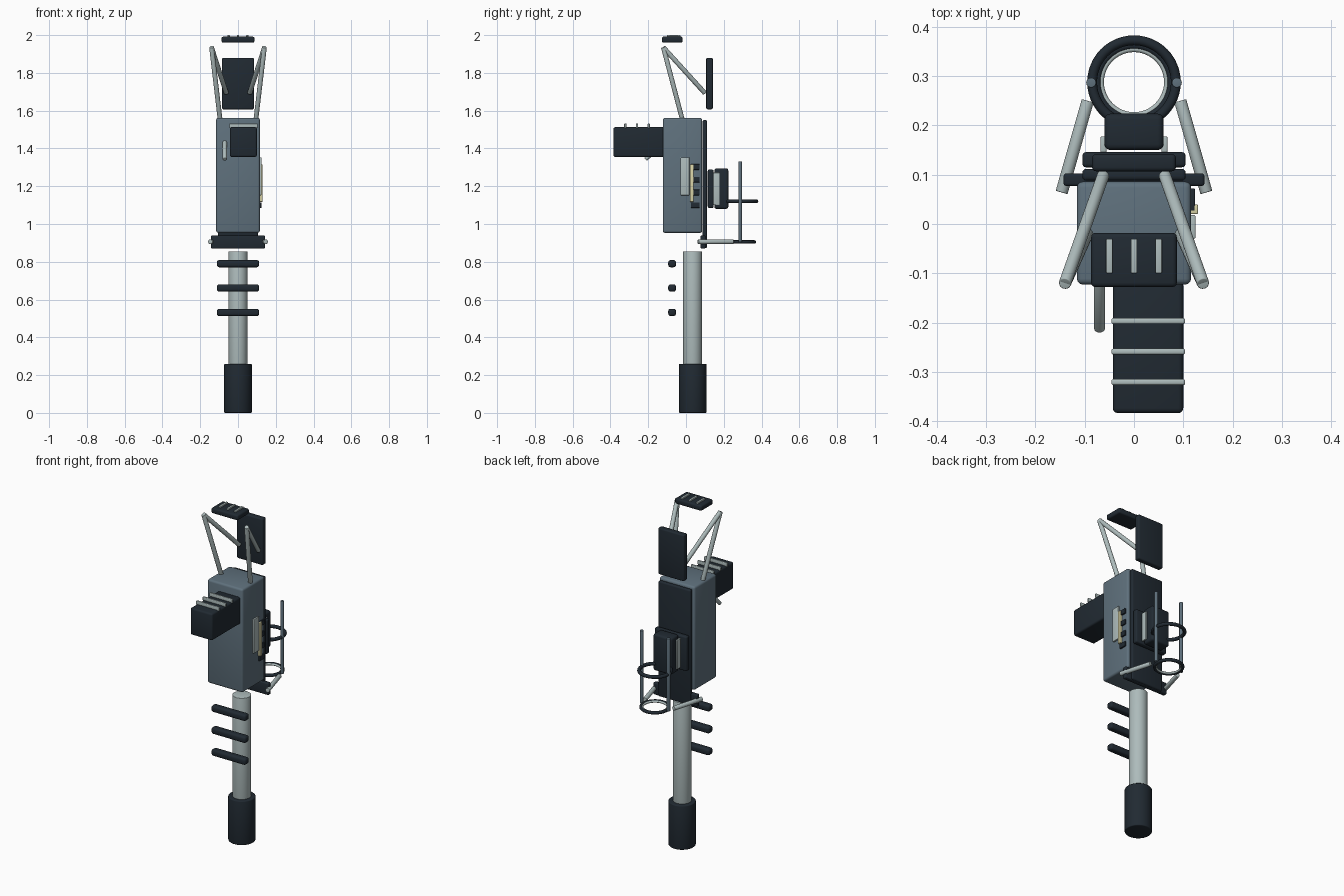
import bpy, math
from mathutils import Vector

if "Cube" in bpy.data.objects:
    bpy.data.objects.remove(bpy.data.objects["Cube"])


def material(name, rgb):
    m = bpy.data.materials.new(name)
    m.diffuse_color = (*rgb, 1)
    m.use_nodes = True
    m.node_tree.nodes["Principled BSDF"].inputs["Base Color"].default_value = m.diffuse_color
    return m


SLATE = material("slate", (0.115, 0.165, 0.205))
DARK = material("dark navy", (0.015, 0.023, 0.032))
LIGHT = material("light grey", (0.42, 0.50, 0.50))
CREAM = material("cream", (0.72, 0.68, 0.40))


def finish(name, mat, bevel=0.0):
    ob = bpy.context.object
    ob.name = name
    ob.data.materials.append(mat)
    if bevel:
        b = ob.modifiers.new("bevel", "BEVEL")
        b.width, b.segments, b.limit_method = bevel, 3, "ANGLE"
        bpy.ops.object.modifier_apply(modifier="bevel")
    bpy.ops.object.shade_smooth_by_angle(angle=math.radians(35))
    return ob


def box(name, mat, x, y, z, bevel=0.0):
    """Rounded box given as (min, max) on each axis."""
    bpy.ops.mesh.primitive_cube_add(size=1, location=[sum(r) / 2 for r in (x, y, z)])
    bpy.context.object.scale = [r[1] - r[0] for r in (x, y, z)]
    bpy.ops.object.transform_apply(location=False, rotation=False, scale=True)
    return finish(name, mat, bevel)


def rod(name, mat, a, b, r, bevel=0.0, sides=24):
    """Cylinder running from point a to point b."""
    a, b = Vector(a), Vector(b)
    d = b - a
    bpy.ops.mesh.primitive_cylinder_add(vertices=sides, radius=r, depth=d.length,
                                        location=(a + b) / 2,
                                        rotation=d.to_track_quat("Z", "Y").to_euler())
    return finish(name, mat, bevel)


def ring(name, mat, loc, major, minor):
    bpy.ops.mesh.primitive_torus_add(location=loc, major_radius=major, minor_radius=minor,
                                     major_segments=48, minor_segments=12)
    return finish(name, mat)


# Pole with its foot and the three rungs in front
rod("foot", DARK, (0, 0.036, 0), (0, 0.036, 0.26), 0.073, 0.005, 40)
rod("pole", LIGHT, (0, 0.035, 0.2), (0, 0.035, 0.855), 0.05, 0.003, 40)
for z in (0.532, 0.661, 0.79):
    box("rung", DARK, (-0.112, 0.112), (-0.094, -0.053), (z - 0.019, z + 0.019), 0.012)

# Main housing, back plate and lower crossbar
box("housing", SLATE, (-0.116, 0.116), (-0.123, 0.086), (0.953, 1.562), 0.012)
box("back_plate", DARK, (-0.105, 0.105), (0.088, 0.112), (0.872, 1.55), 0.008)
box("crossbar", DARK, (-0.143, 0.143), (0.077, 0.103), (0.87, 0.94), 0.006)

# Front box with ribs and the lever beside it
box("front_box", DARK, (-0.043, 0.1), (-0.384, -0.115), (1.355, 1.513), 0.01)
for y in (-0.197, -0.259, -0.321):
    box("front_box_rib", LIGHT, (-0.046, 0.104), (y - 0.006, y + 0.006), (1.508, 1.532), 0.004)
rod("lever", LIGHT, (-0.07, -0.118, 1.435), (-0.07, -0.214, 1.342), 0.011, 0.003)

# Right side panel, gauge strip and small steps
box("side_panel", LIGHT, (0.11, 0.125), (-0.03, 0.018), (1.152, 1.353), 0.003)
box("gauge_strip", CREAM, (0.11, 0.13), (0.02, 0.04), (1.117, 1.316), 0.003)
for z in (1.1, 1.167, 1.235, 1.302):
    box("side_step", DARK, (0.11, 0.124), (0.026, 0.072), (z - 0.015, z + 0.015), 0.003)

# Rear module
box("rear_panel", DARK, (-0.105, 0.105), (0.115, 0.146), (1.085, 1.288), 0.008)
box("rear_module", DARK, (-0.06, 0.06), (0.15, 0.224), (1.08, 1.295), 0.012)

# Upper back screen and roof plate with strips
box("back_screen", DARK, (-0.085, 0.085), (0.107, 0.142), (1.607, 1.88), 0.008)
box("roof_plate", DARK, (-0.087, 0.087), (-0.128, -0.018), (1.96, 1.992), 0.009)
for x in (-0.05, 0, 0.05):
    box("roof_strip", LIGHT, (x - 0.0065, x + 0.0065), (-0.1, -0.03), (1.985, 2.0), 0.002)

# Rear cage hoops
ring("upper_hoop", DARK, (0, 0.288, 1.12), 0.085, 0.010)
ring("lower_hoop", DARK, (0, 0.288, 0.905), 0.075, 0.009)
ring("lower_hoop_liner", LIGHT, (0, 0.288, 0.905), 0.067, 0.006)

# Mirrored parts: struts, cage posts, lower arms, rear strips
for s in (-1, 1):
    apex = (s * 0.14, -0.12, 1.935)
    rod("strut_leg", LIGHT, apex, (s * 0.095, -0.02, 1.555), 0.0125, 0.002)
    rod("strut_brace", LIGHT, apex, (s * 0.062, 0.1, 1.693), 0.0125, 0.002)
    rod("cage_post", SLATE, (s * 0.087, 0.287, 0.905), (s * 0.087, 0.287, 1.332), 0.01, 0.002)
    rod("lower_arm", LIGHT, (s * 0.147, 0.064, 0.906), (s * 0.094, 0.25, 0.906), 0.0125, 0.002)
    x = sorted((s * 0.056, s * 0.068))
    box("rear_strip", LIGHT, x, (0.144, 0.178), (1.1, 1.272), 0.003)
